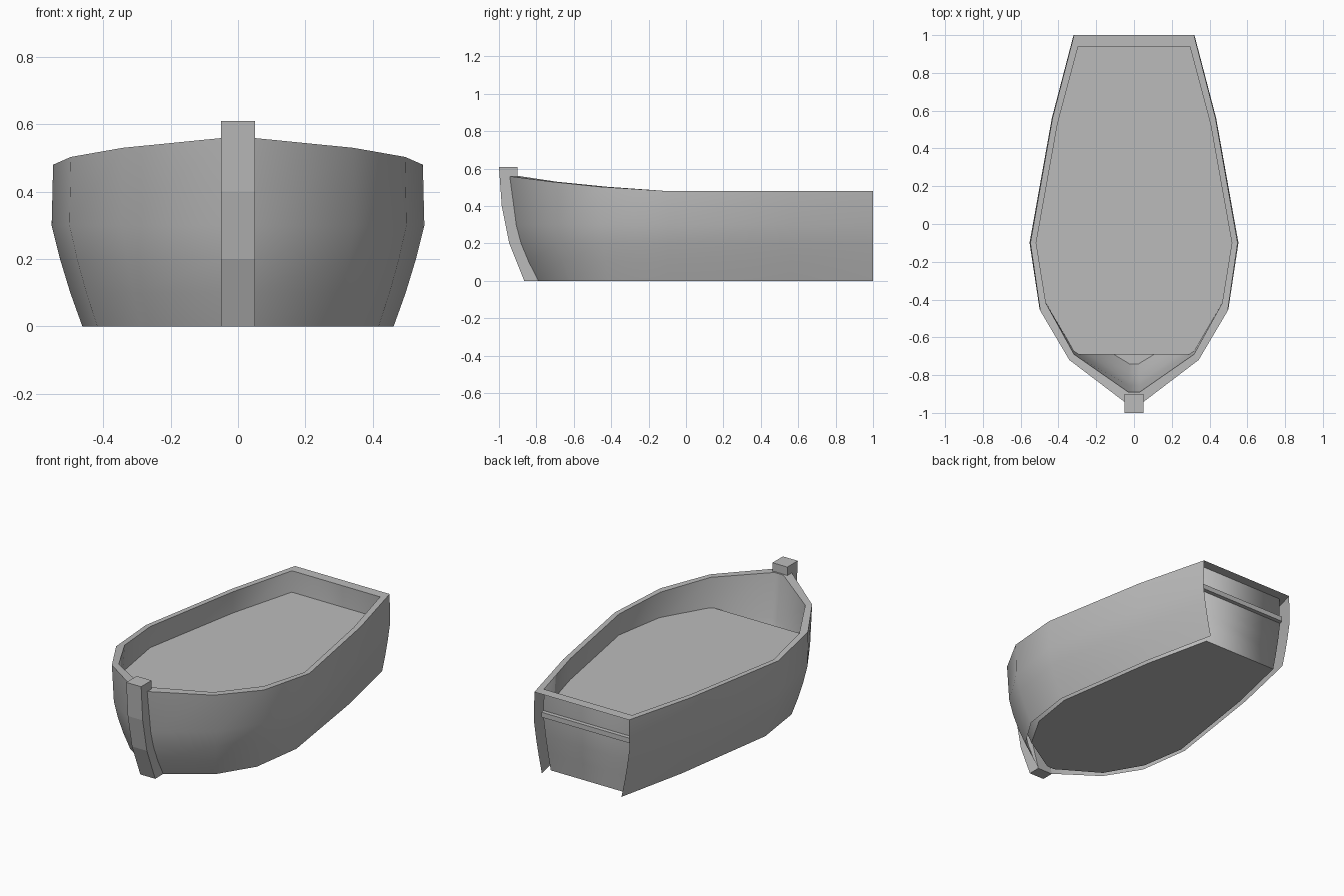
import bpy
import bmesh

cube = bpy.data.objects.get("Cube")
if cube:
    bpy.data.objects.remove(cube, do_unlink=True)

grey = bpy.data.materials.new("plain grey")
grey.use_nodes = True
colour = (0.5, 0.5, 0.5, 1)
grey.diffuse_color = colour
grey.node_tree.nodes["Principled BSDF"].inputs["Base Color"].default_value = colour


def finish(name, bm, smooth=None):
    """Turn a bmesh into an object, smoothing up to an angle if one is given."""
    mesh = bpy.data.meshes.new(name)
    bm.to_mesh(mesh)
    bm.free()
    mesh.materials.append(grey)
    ob = bpy.data.objects.new(name, mesh)
    bpy.context.collection.objects.link(ob)
    if smooth:
        bpy.ops.object.select_all(action="DESELECT")
        ob.select_set(True)
        bpy.context.view_layer.objects.active = ob
        bpy.ops.object.shade_smooth_by_angle(angle=smooth)
    return ob


def loft(name, rings, closed, smooth=None):
    """Skin neighbouring rings of points with quads."""
    bm = bmesh.new()
    rows = [[bm.verts.new(p) for p in ring] for ring in rings]
    for a, b in zip(rows, rows[1:]):
        n = len(a)
        for i in range(n if closed else n - 1):
            j = (i + 1) % n
            bm.faces.new((a[i], a[j], b[j], b[i]))
    return finish(name, bm, smooth)


def plate(name, outline, offset):
    """Extrude a flat outline along an offset."""
    bm = bmesh.new()
    face = bm.faces.new([bm.verts.new(p) for p in outline])
    grown = bmesh.ops.extrude_face_region(bm, geom=[face])["geom"]
    bmesh.ops.translate(bm, vec=offset, verts=[v for v in grown if isinstance(v, bmesh.types.BMVert)])
    bmesh.ops.recalc_face_normals(bm, faces=bm.faces)
    return finish(name, bm)


def mirrored(half):
    """Run from the left stern round the bow to the right stern."""
    return half + [(-p[0],) + tuple(p[1:]) for p in reversed(half)]


# Half plans from stern to bow, with sheer height and bow rake per station
outer_plan = [(0.32, 1.0), (0.435, 0.56), (0.553, -0.1), (0.5, -0.46), (0.345, -0.72), (0.04, -0.95)]
inner_plan = [(0.298, 0.94), (0.408, 0.53), (0.522, -0.1), (0.47, -0.42), (0.32, -0.69), (0.03, -0.89)]
sheer = [0.48, 0.48, 0.48, 0.503, 0.53, 0.56]
rake = [0, 0, 0, 0.3, 0.65, 1]

# Hull section: height (None is the sheer), width factor, bow setback
section = [(0, 0.835, 0.15), (0.1, 0.9, 0.1), (0.2, 0.955, 0.06), (0.3, 1, 0.035), (None, 0.992, 0)]


def hull_rings(plan):
    rings = []
    for z, width, setback in section:
        rings.append(mirrored([(x * width, y + setback * r, top if z is None else z)
                               for (x, y), top, r in zip(plan, sheer, rake)]))
    return rings


outer = hull_rings(outer_plan)
inner = hull_rings(inner_plan)

# Planked outside, open at the stern, and the closed lining inside it
loft("hull_shell", [ring[::-1] for ring in outer], False, 1.0)
loft("hull_lining", inner, True, 3.1)

# Top rail joining shell and lining
loft("top_rail", [inner[-1], outer[-1]], True)

# Hull floor
bm = bmesh.new()
bm.faces.new([bm.verts.new(p) for p in inner[0]])
finish("hull_floor", bm)

# Deck plate, leaving an open well at the bow
deck = [(x, y, 0.32) for x, y in inner_plan[:-1]]
deck[0] = (0.294, 0.965, 0.32)
plate("deck", mirrored(deck), (0, 0, 0.03))

# Stem post
stem = [(-1, 0.61), (-0.985, 0.4), (-0.945, 0.2), (-0.865, 0),
        (-0.79, 0), (-0.845, 0.2), (-0.88, 0.4), (-0.9, 0.56), (-0.9, 0.61)]
plate("stem_post", [(-0.05, y, z) for y, z in stem], (0.1, 0, 0))
